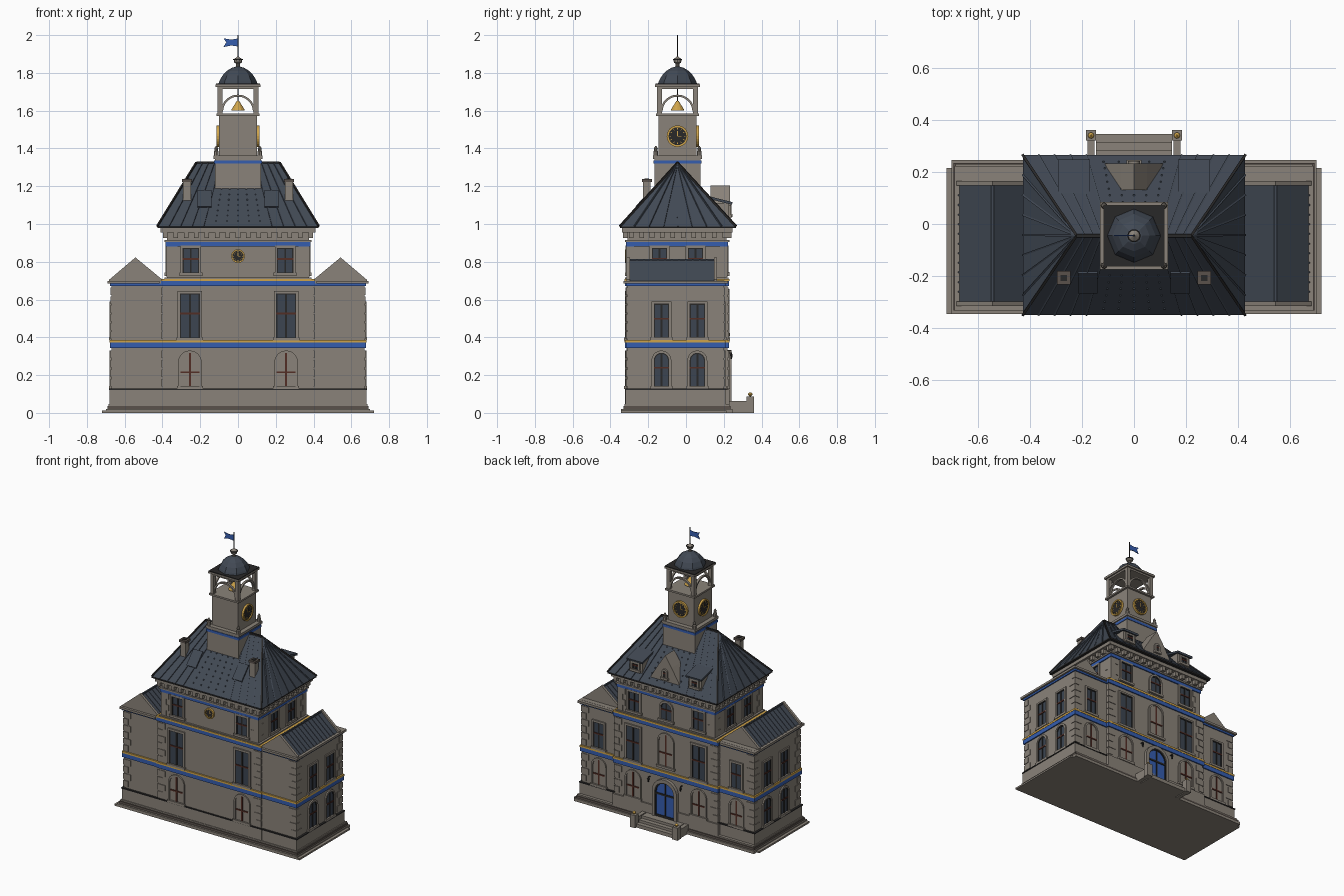
import bpy, bmesh
from math import pi, sin, cos, atan2
from mathutils import Matrix, Vector

if "Cube" in bpy.data.objects:
    bpy.data.objects.remove(bpy.data.objects["Cube"])

COLOURS = {
    "stone": (0.255, 0.226, 0.192), "dark_stone": (0.1, 0.082, 0.07),
    "slate": (0.053, 0.066, 0.088), "glass": (0.045, 0.06, 0.083),
    "blue": (0.035, 0.11, 0.43), "gold": (0.62, 0.37, 0.07),
    "iron": (0.022, 0.021, 0.021), "brown": (0.085, 0.026, 0.018)}
MATS = {}
for key, rgb in COLOURS.items():
    m = bpy.data.materials.new(key)
    m.use_nodes = True
    m.diffuse_color = (*rgb, 1)
    m.node_tree.nodes["Principled BSDF"].inputs["Base Color"].default_value = (*rgb, 1)
    MATS[key] = m

PARTS = {}
I = Matrix.Identity(4)
CY = -0.045                      # depth of ridge and tower
T = Matrix.Translation


def part(name, mat):
    return PARTS.setdefault(name, (bmesh.new(), mat))[0]


def box(bm, a, b, M=I):
    a, b = Vector(a), Vector(b)
    size = [abs(v) for v in b - a]
    bmesh.ops.create_cube(bm, size=1, matrix=M @ T((a + b) / 2) @ Matrix.Diagonal((*size, 1)))


def slab(bm, hx, y0, y1, z0, z1):
    box(bm, (-hx, y0, z0), (hx, y1, z1))


def tower_slab(bm, h, z0, z1):
    slab(bm, h, CY - h, CY + h, z0, z1)


def bar(bm, p, q, w):
    p, q = Vector(p), Vector(q)
    rot = (q - p).to_track_quat('Z', 'Y').to_matrix().to_4x4()
    bmesh.ops.create_cube(bm, size=1, matrix=T((p + q) / 2) @ rot @ Matrix.Diagonal((w, w, (q - p).length, 1)))


def prism(bm, pts, y0, y1, M=I):
    a = [bm.verts.new(M @ Vector((x, y0, z))) for x, z in pts]
    b = [bm.verts.new(M @ Vector((x, y1, z))) for x, z in pts]
    bm.faces.new(a)
    bm.faces.new(b[::-1])
    for i in range(len(pts)):
        j = (i + 1) % len(pts)
        bm.faces.new((a[j], a[i], b[i], b[j]))


def lathe(bm, profile, n, x, y):
    rings = [[bm.verts.new((x + r * cos(2 * pi * i / n), y + r * sin(2 * pi * i / n), z))
              for i in range(n)] for r, z in profile]
    for lo, hi in zip(rings, rings[1:]):
        for i in range(n):
            j = (i + 1) % n
            bm.faces.new((lo[i], lo[j], hi[j], hi[i]))
    bm.faces.new(rings[0][::-1])
    bm.faces.new(rings[-1])


def arc(r, z, a1=pi, n=14):
    return [(r * cos(a1 * i / n), z + r * sin(a1 * i / n)) for i in range(n + 1)]


def circle(r, z):
    return arc(r, z, 2 * pi, 24)[:-1]


def strip(bm, outer, inner, y0, y1, M, closed=False):
    loops = [[bm.verts.new(M @ Vector((x, y, z))) for x, y, z in
              ((o[0], y0, o[1]), (i[0], y0, i[1]), (i[0], y1, i[1]), (o[0], y1, o[1]))]
             for o, i in zip(outer, inner)]
    pairs = list(zip(loops, loops[1:]))
    if closed:
        pairs.append((loops[-1], loops[0]))
    else:
        bm.faces.new(loops[0])
        bm.faces.new(loops[-1][::-1])
    for p, q in pairs:
        for k in range(4):
            n = (k + 1) % 4
            bm.faces.new((p[k], q[k], q[n], p[n]))


def wall(x, y, angle):
    return T((x, y, 0)) @ Matrix.Rotation(angle, 4, 'Z')


FRONT, BACK, RIGHT, LEFT = 0, pi, pi / 2, -pi / 2


def outline(hw, z0, z1, arched):
    if arched:
        return [(hw, z0)] + arc(hw, z1 - hw) + [(-hw, z0)]
    return [(hw, z0), (hw, z1), (-hw, z1), (-hw, z0)]


def window(M, w, z0, z1, arched=False, blind=False):
    hw, edge = w / 2, 0.012
    inner = outline(hw - edge, z0 + edge, z1 - edge, arched)
    strip(part("window_surrounds", "stone"), outline(hw, z0, z1, arched), inner, -0.009, 0.01, M)
    prism(part("blind_panels" if blind else "window_panes", "stone" if blind else "glass"), inner, -0.002, 0.01, M)
    box(part("window_sills", "stone"), (-hw - 0.006, -0.014, z0 - 0.004), (hw + 0.006, 0.01, z0 + edge), M)
    if not blind:
        strip(part("window_frames", "iron"), inner, outline(hw - edge - 0.006, z0 + edge, z1 - edge - 0.006, arched), -0.006, 0.01, M)
    upright = part("window_mullions", "brown") if blind else part("window_bars", "iron")
    box(upright, (-0.005, -0.006, z0 + edge), (0.005, 0.01, z1 - edge), M)
    zt = z0 + (0.4 if blind else 0.52) * (z1 - z0)
    box(part("window_mullions", "brown"), (edge - hw, -0.007, zt), (hw - edge, 0.01, zt + 0.009), M)


def clock(M, r, z, depth):
    prism(part("clock_faces", "iron"), circle(r * 0.9, z), -depth / 2, 0.01, M)
    strip(part("clock_rims", "gold"), circle(r, z), circle(r * 0.83, z), -depth, 0.01, M, True)
    marks = part("clock_marks", "gold")
    for k in range(12):
        H = M @ T((0, 0, z)) @ Matrix.Rotation(k * pi / 6, 4, 'Y')
        box(marks, (-0.0015, -depth * 0.6, r * 0.6), (0.0015, 0, r * 0.75), H)
    box(marks, (-0.0015, -depth * 0.65, z), (0.0015, 0, z + r * 0.5), M)
    box(marks, (0, -depth * 0.65, z - 0.0015), (r * 0.35, 0, z + 0.0015), M)


def quoins(x, y, sx, sy, z0, z1):
    n = round((z1 - z0) / 0.045)
    for i in range(n):
        z = z0 + (z1 - z0) * i / n
        lx, ly = (0.055, 0.035) if i % 2 else (0.035, 0.055)
        box(part("quoins", "stone"), (x - sx * lx, y - sy * ly, z), (x + sx * 0.004, y + sy * 0.004, z + 0.04))


# Base, plinth and wall blocks
Y0, Y1, YW = -0.31, 0.22, 0.2
base = part("base_steps", "stone")
slab(base, 0.72, -0.345, 0.215, 0, 0.012)
slab(base, 0.7, -0.345, 0.245, 0, 0.02)
slab(part("base_course", "dark_stone"), 0.692, -0.332, 0.235, 0.02, 0.036)
slab(base, 0.686, -0.326, 0.23, 0.036, 0.046)
slab(part("plinth", "stone"), 0.68, Y0 - 0.01, YW + 0.01, 0.045, 0.125)
slab(part("plinth", "stone"), 0.41, Y0 - 0.012, Y1 + 0.01, 0.045, 0.125)
slab(part("plinth_cap", "iron"), 0.684, Y0 - 0.014, YW + 0.014, 0.122, 0.129)
walls = part("walls", "stone")
slab(walls, 0.67, Y0, YW, 0.1, 0.7)
slab(walls, 0.4, Y0 - 0.005, Y1, 0.1, 0.7)
slab(walls, 0.375, Y0, Y1 - 0.005, 0.69, 0.96)

# Painted bands, gilt strips and ledges
for name, mat, a, b, out in (("blue_bands", "blue", 0.343, 0.372, 0.008), ("gilt_strips", "gold", 0.372, 0.385, 0.01),
                             ("blue_bands", "blue", 0.672, 0.698, 0.008)):
    slab(part(name, mat), 0.67 + out, Y0 - out, YW + out, a, b)
    slab(part(name, mat), 0.4 + out, Y0 - 0.005 - out, Y1 + out, a, b)
slab(part("gilt_strips", "gold"), 0.408, Y0 - 0.016, Y1 + 0.01, 0.698, 0.71)
ledge = part("ledges", "stone")
slab(ledge, 0.69, Y0 - 0.012, YW + 0.012, 0.684, 0.699)
for s in (-1, 1):
    for y0, y1 in ((Y0 - 0.022, Y0), (YW, YW + 0.022)):
        box(ledge, (s * 0.415, y0, 0.684), (s * 0.69, y1, 0.699))
slab(ledge, 0.39, Y0 - 0.012, Y1 + 0.005, 0.709, 0.717)
slab(part("blue_bands", "blue"), 0.383, Y0 - 0.008, Y1 + 0.003, 0.882, 0.904)
slab(ledge, 0.39, Y0 - 0.014, Y1 + 0.01, 0.904, 0.915)
slab(ledge, 0.41, Y0 - 0.028, Y1 + 0.026, 0.955, 0.978)
for i in range(15):
    x = -0.385 + i * 0.055
    for y in (Y0 - 0.01, Y1 + 0.006):
        box(part("brackets", "stone"), (x - 0.012, y - 0.014, 0.925), (x + 0.012, y + 0.014, 0.957))
for i in range(10):
    y = -0.29 + i * 0.055
    for s in (-1, 1):
        box(part("brackets", "stone"), (s * 0.37, y - 0.012, 0.925), (s * 0.398, y + 0.012, 0.957))

for s in (-1, 1):
    side = RIGHT if s > 0 else LEFT
    for z0, z1 in ((0.14, 0.34), (0.39, 0.67)):
        for y, sy, yc in ((Y0, -1, Y0 - 0.005), (YW, 1, Y1)):
            quoins(s * 0.67, y, s, sy, z0, z1)
            quoins(s * 0.4, yc, s, sy, z0, z1)
    for y, sy in ((Y0, -1), (Y1 - 0.005, 1)):
        quoins(s * 0.375, y, s, sy, 0.72, 0.88)

    # Windows on every side
    for y, ang, inset in ((Y0 - 0.005, FRONT, 0.005), (Y1, BACK, -0.005)):
        window(wall(s * 0.255, y, ang), 0.125, 0.13, 0.33, True, True)
        window(wall(s * 0.255, y, ang), 0.13, 0.387, 0.645)
        window(wall(s * 0.25, y + inset, ang), 0.11, 0.73, 0.885)
    window(wall(s * 0.535, YW, BACK), 0.115, 0.13, 0.33, True, True)
    window(wall(s * 0.535, YW, BACK), 0.105, 0.39, 0.59)
    for y in (-0.13, 0.06):
        window(wall(s * 0.67, y, side), 0.105, 0.13, 0.33, True)
        window(wall(s * 0.67, y, side), 0.105, 0.39, 0.59)
        window(wall(s * 0.375, y - 0.01, side), 0.105, 0.73, 0.885)

    # Wing roofs with stone gables
    peak = [(s * 0.41, 0.697), (s * 0.543, 0.81), (s * 0.673, 0.697)]
    prism(part("wing_roofs", "slate"), peak, -0.3, 0.15)
    coping = [(s * 0.4, 0.697), (s * 0.4, 0.705), (s * 0.543, 0.823), (s * 0.682, 0.705), (s * 0.682, 0.697)]
    prism(part("wing_gables", "stone"), coping, -0.315, -0.297)
    prism(part("wing_gables", "stone"), coping, 0.147, 0.165)
    for i in range(11):
        y = -0.26 + i * 0.037
        for x, z in (peak[0], peak[2]):
            bar(part("wing_roof_seams", "slate"), (x, y, z), (s * 0.543, y, 0.81), 0.006)
    bar(part("wing_ridges", "slate"), (s * 0.543, -0.297, 0.81), (s * 0.543, 0.147, 0.81), 0.01)

window(wall(0, Y1, BACK), 0.13, 0.41, 0.655, True, True)
window(wall(0, Y1 - 0.005, BACK), 0.11, 0.735, 0.88, True)
clock(wall(0, Y0, FRONT), 0.036, 0.83, 0.014)

# Entrance door, lamps and steps
D = wall(0, Y1, BACK)
door = outline(0.075, 0.06, 0.31, True)
prism(part("door", "blue"), door, -0.01, 0.01, D)
strip(part("door_surround", "stone"), outline(0.097, 0.06, 0.332, True), door, -0.022, 0.01, D)
strip(part("door_bars", "iron"), door, outline(0.067, 0.06, 0.302, True), -0.016, 0.01, D)
for x0, z0, x1, z1 in ((-0.004, 0.06, 0.004, 0.3), (-0.07, 0.215, 0.07, 0.227), (-0.07, 0.06, 0.07, 0.075)):
    box(part("door_bars", "iron"), (x0, -0.015, z0), (x1, 0, z1), D)
for i in range(3):
    slab(part("entrance_steps", "stone"), 0.145, 0.2, 0.345 - i * 0.03, 0, 0.025 + i * 0.018)
for s in (-1, 1):
    x = s * 0.165
    box(part("step_cheeks", "stone"), (x - 0.014, 0.2, 0), (x + 0.014, 0.33, 0.062))
    box(part("step_piers", "stone"), (x - 0.02, 0.32, 0), (x + 0.02, 0.36, 0.088))
    lathe(part("pier_balls", "gold"), [(0.005, 0.088), (0.012, 0.095), (0.012, 0.101), (0.003, 0.109)], 8, x, 0.34)
    bar(part("lamps", "iron"), (s * 0.125, Y1, 0.318), (s * 0.125, Y1 + 0.02, 0.318), 0.005)
    lathe(part("lamps", "iron"), [(0.004, 0.285), (0.008, 0.308), (0.002, 0.32)], 6, s * 0.125, Y1 + 0.02)

# Hipped main roof
EX, EY0, EY1, EZ, RX, RZ = 0.427, -0.35, 0.265, 0.988, 0.22, 1.325
slab(part("gutter", "iron"), EX, EY0, EY1, 0.978, EZ)
roof = part("main_roof", "slate")
c = [roof.verts.new(p) for p in ((-EX, EY0, EZ), (EX, EY0, EZ), (EX, EY1, EZ), (-EX, EY1, EZ), (-RX, CY, RZ), (RX, CY, RZ))]
for f in ((0, 1, 5, 4), (2, 3, 4, 5), (1, 2, 5), (3, 0, 4), (3, 2, 1, 0)):
    roof.faces.new([c[i] for i in f])
seams, studs = part("roof_seams", "slate"), part("roof_studs", "slate")
for ey in (EY0, EY1):
    for i in range(-7, 8):
        t = i / 7
        lo, hi = Vector((t * EX, ey, EZ)), Vector((t * RX, CY, RZ))
        if abs(t) == 1:
            bar(part("hip_rolls", "iron"), lo, hi, 0.01)
        elif abs(t) > 0.4:
            bar(seams, lo, hi, 0.007)
        else:
            for k in range(1, 8):
                p = lo.lerp(hi, k / 12)
                box(studs, p - Vector([0.003] * 3), p + Vector([0.003] * 3))
for s in (-1, 1):
    for i in range(1, 8):
        bar(seams, (s * EX, EY0 + (EY1 - EY0) * i / 8, EZ), (s * RX, CY, RZ), 0.007)
bar(part("ridge_roll", "iron"), (-RX, CY, RZ), (RX, CY, RZ), 0.012)

# Chimneys, skylights, dormers and centre gable
tilt = Matrix.Rotation(atan2(RZ - EZ, CY - EY0), 4, 'X')
for s in (-1, 1):
    K = T((s * 0.27, -0.207, 0))
    box(part("chimneys", "stone"), (-0.02, -0.02, 1.08), (0.02, 0.02, 1.222), K)
    box(part("chimney_caps", "dark_stone"), (-0.026, -0.026, 1.222), (0.026, 0.026, 1.238), K)
    box(part("chimney_flues", "iron"), (-0.012, -0.012, 1.23), (0.012, 0.012, 1.242), K)
    S = T((s * 0.178, -0.222, 1.13)) @ tilt
    box(part("skylights", "slate"), (-0.037, -0.058, -0.01), (0.037, 0.058, 0.009), S)
    box(part("dormer_walls", "stone"), (s * 0.18, 0.1, 1.02), (s * 0.28, 0.228, 1.11))
    lid = T((s * 0.23, 0.185, 1.124)) @ Matrix.Rotation(-0.25, 4, 'X')
    box(part("dormer_roofs", "slate"), (-0.062, -0.075, -0.007), (0.062, 0.062, 0.007), lid)
    window(wall(s * 0.23, 0.228, BACK), 0.07, 1.035, 1.1)
G = wall(0, 0, BACK)
prism(part("centre_gable", "stone"), [(-0.13, 0.985), (0.13, 0.985), (0.105, 1.04), (0.05, 1.13), (0, 1.205), (-0.05, 1.13), (-0.105, 1.04)], -0.232, -0.13, G)
window(wall(0, 0.232, BACK), 0.045, 1.04, 1.11, True)

# Clock tower
tower = part("tower", "stone")
tower_slab(tower, 0.123, 1.1, 1.345)
tower_slab(part("blue_bands", "blue"), 0.127, 1.32, 1.337)
tower_slab(tower, 0.13, 1.345, 1.362)
tower_slab(tower, 0.1, 1.36, 1.575)
tower_slab(tower, 0.115, 1.572, 1.584)
for x, y, ang in ((0, 0.1, BACK), (0.1, 0, RIGHT), (-0.1, 0, LEFT)):
    clock(wall(x, CY + y, ang), 0.057, 1.465, 0.014)

# Open belfry with arches
for sx in (-1, 1):
    for sy in (-1, 1):
        x, y = sx * 0.095, CY + sy * 0.095
        box(part("belfry_posts", "stone"), (x - 0.013, y - 0.013, 1.58), (x + 0.013, y + 0.013, 1.72))
        lathe(part("pinnacles", "stone"), [(0.013, 1.36), (0.013, 1.385), (0.008, 1.39), (0.011, 1.4), (0.002, 1.414)], 8, sx * 0.115, CY + sy * 0.115)
for k in range(4):
    A = T((0, CY, 0)) @ Matrix.Rotation(k * pi / 2, 4, 'Z')
    strip(part("belfry_arches", "stone"), arc(0.09, 1.595), arc(0.079, 1.595), -0.103, -0.088, A)
tower_slab(part("belfry_cornice", "stone"), 0.108, 1.714, 1.726)
tower_slab(part("belfry_cornice", "stone"), 0.118, 1.726, 1.738)
tower_slab(part("cornice_lead", "iron"), 0.116, 1.738, 1.743)
lathe(part("bell", "gold"), [(0.036, 1.6), (0.033, 1.608), (0.006, 1.652)], 12, 0, CY)
bar(part("bell_rod", "iron"), (0, CY, 1.65), (0, CY, 1.715), 0.005)

# Dome, finial and flag
dome = [(0.103, 1.742), (0.098, 1.757), (0.083, 1.785), (0.06, 1.81), (0.032, 1.827), (0.008, 1.834)]
lathe(part("dome", "slate"), dome, 8, 0, CY)
lathe(part("finial", "stone"), [(0.01, 1.83), (0.01, 1.85), (0.02, 1.854), (0.023, 1.872), (0.012, 1.88), (0.004, 1.886)], 10, 0, CY)
lathe(part("finial_ring", "iron"), [(0.026, 1.868), (0.026, 1.873)], 10, 0, CY)
lathe(part("flagpole", "iron"), [(0.004, 1.88), (0.003, 2.0)], 6, 0, CY)
prism(part("flag", "blue"), [(0, 1.94), (0, 1.982), (-0.035, 1.976), (-0.077, 1.983), (-0.062, 1.962), (-0.077, 1.937), (-0.035, 1.945)], CY - 0.002, CY + 0.002)

for name, (bm, mat) in PARTS.items():
    bmesh.ops.recalc_face_normals(bm, faces=bm.faces[:])
    mesh = bpy.data.meshes.new(name)
    bm.to_mesh(mesh)
    bm.free()
    mesh.materials.append(MATS[mat])
    bpy.context.collection.objects.link(bpy.data.objects.new(name, mesh))
